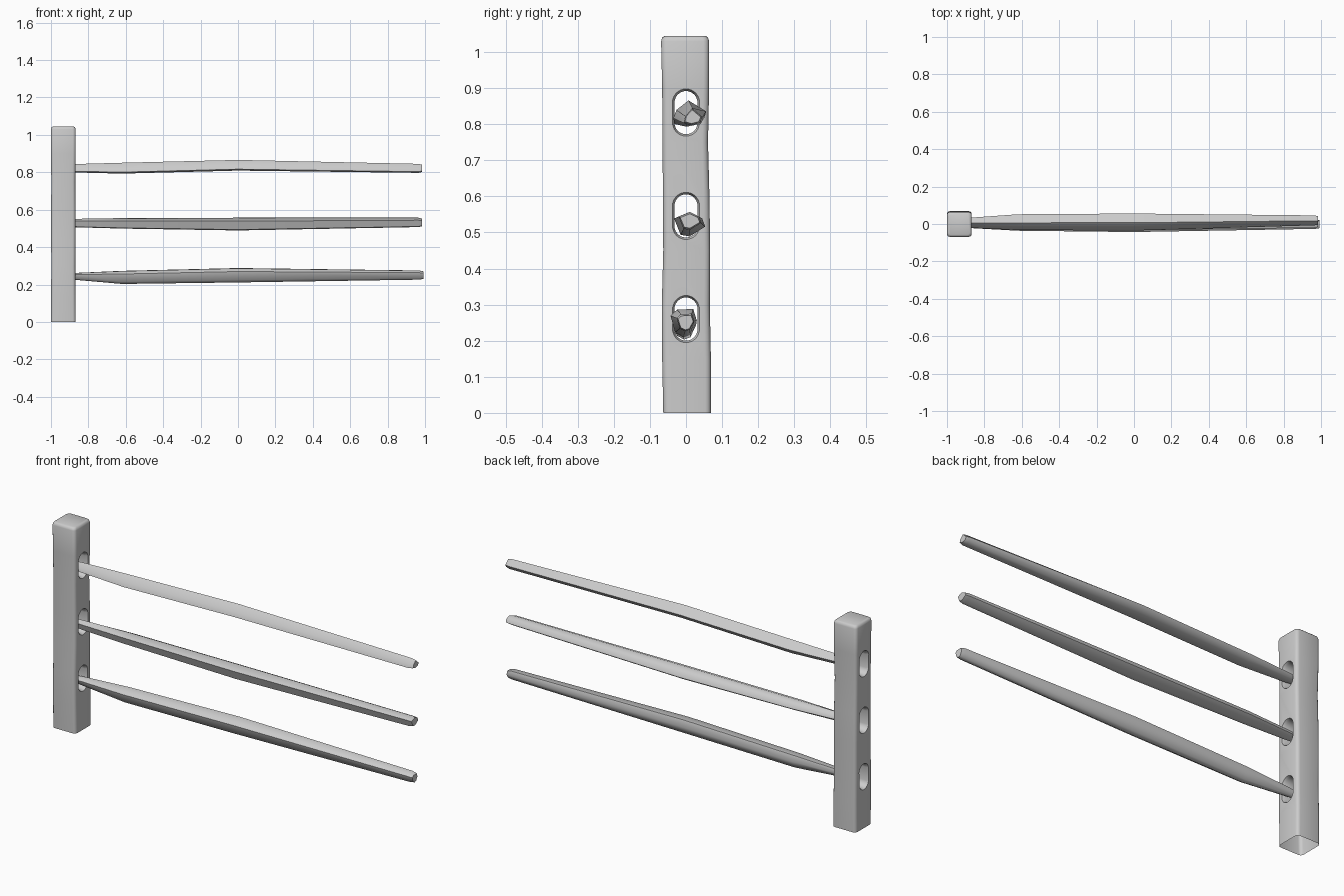
import bpy, bmesh, math

if "Cube" in bpy.data.objects:
    bpy.data.objects.remove(bpy.data.objects["Cube"])


def loft(name, rings, cap_start=True, angle=40):
    """Skin a list of equal-length point rings into one object."""
    bm = bmesh.new()
    rows = [[bm.verts.new(p) for p in ring] for ring in rings]
    n = len(rows[0])
    for a, b in zip(rows, rows[1:]):
        for i in range(n):
            j = (i + 1) % n
            bm.faces.new((a[i], a[j], b[j], b[i]))
    if cap_start:
        bm.faces.new(rows[0][::-1])
    bm.faces.new(rows[-1])
    bmesh.ops.recalc_face_normals(bm, faces=bm.faces)
    me = bpy.data.meshes.new(name)
    bm.to_mesh(me)
    bm.free()
    ob = bpy.data.objects.new(name, me)
    bpy.context.collection.objects.link(ob)
    return ob


def smooth(ob, angle):
    bpy.ops.object.select_all(action='DESELECT')
    ob.select_set(True)
    bpy.context.view_layer.objects.active = ob
    bpy.ops.object.shade_smooth_by_angle(angle=math.radians(angle))


def rounded_rect(x0, x1, y0, y1, z, r):
    pts = []
    for cx, cy, start in ((x1 - r, y1 - r, 0), (x0 + r, y1 - r, 90),
                          (x0 + r, y0 + r, 180), (x1 - r, y0 + r, 270)):
        for k in range(4):
            a = math.radians(start + 30 * k)
            pts.append((cx + r * math.cos(a), cy + r * math.sin(a), z))
    return pts


# Post: slightly uneven square timber with eased corners (z, y0, y1, inset in x)
post_rows = [(0, -.063, .069, 0), (.15, -.066, .069, .001), (.3, -.067, .066, .002),
             (.45, -.063, .067, .001), (.6, -.064, .065, .001), (.75, -.065, .061, .002),
             (.9, -.066, .064, 0), (1.03, -.069, .064, 0), (1.04, -.066, .061, .003),
             (1.045, -.059, .055, .01)]
post = loft("post", [rounded_rect(-1 + i, -.868 - i, y0, y1, z, .016)
                     for z, y0, y1, i in post_rows])

# Rail slots: rounded openings through the post, flared at both faces
for zc in (.26, .546, .832):
    rings = []
    for x, s in ((-1.01, .010), (-1.0, .006), (-.985, 0), (-.883, 0), (-.868, .006), (-.858, .010)):
        ring = []
        for k in range(20):
            a = 2 * math.pi * (k + .5) / 20
            up = .028 if math.sin(a) > 0 else -.028
            ring.append((x, (.032 + s) * math.cos(a), zc + up + (.032 + s) * math.sin(a)))
        rings.append(ring)
    cutter = loft("slot_cutter", rings)
    mod = post.modifiers.new("slot", 'BOOLEAN')
    mod.operation, mod.solver, mod.object = 'DIFFERENCE', 'EXACT', cutter
    bpy.context.view_layer.objects.active = post
    bpy.ops.object.modifier_apply(modifier=mod.name)
    bpy.data.objects.remove(cutter)

# Open underside of the post
bm = bmesh.new()
bm.from_mesh(post.data)
bmesh.ops.delete(bm, geom=[f for f in bm.faces if f.calc_center_median().z < 1e-4],
                 context='FACES_ONLY')
bm.to_mesh(post.data)
bm.free()
smooth(post, 50)


# Rails: irregular hewn section stretched to fit bounds (x, y0, y1, z0, z1) along the length
def rail(name, outline, stations):
    ys, zs = [p[0] for p in outline], [p[1] for p in outline]
    rings = []
    for x, y0, y1, z0, z1 in stations:
        rings.append([(x, y0 + (y1 - y0) * (y - min(ys)) / (max(ys) - min(ys)),
                       z0 + (z1 - z0) * (z - min(zs)) / (max(zs) - min(zs)))
                      for y, z in outline])
    smooth(loft(name, rings), 50)


rail("lower_rail",
     [(-.043, .265), (-.03, .215), (-.008, .202), (.012, .21), (.03, .25), (.02, .285), (-.025, .283)],
     [(-.94, -.016, .014, .23, .257), (-.87, -.022, .018, .225, .262),
      (-.62, -.036, .028, .203, .273), (0, -.043, .03, .211, .288),
      (.97, -.026, .023, .226, .275), (.993, -.022, .02, .23, .27)])
rail("middle_rail",
     [(-.033, .54), (-.015, .49), (.01, .485), (.053, .515), (.045, .54), (.01, .56)],
     [(-.94, -.015, .023, .512, .548), (-.87, -.019, .03, .506, .551),
      (-.62, -.028, .046, .499, .555), (0, -.033, .053, .489, .557),
      (.965, -.02, .042, .507, .557), (.985, -.016, .038, .512, .552)])
rail("upper_rail",
     [(-.035, .80), (0, .79), (.04, .80), (.052, .825), (.005, .865), (-.027, .83)],
     [(-.94, -.016, .024, .805, .84), (-.87, -.021, .034, .799, .844),
      (-.62, -.032, .052, .793, .851), (0, -.035, .056, .809, .866),
      (.965, -.007, .046, .797, .845), (.985, -.003, .041, .802, .84)])
